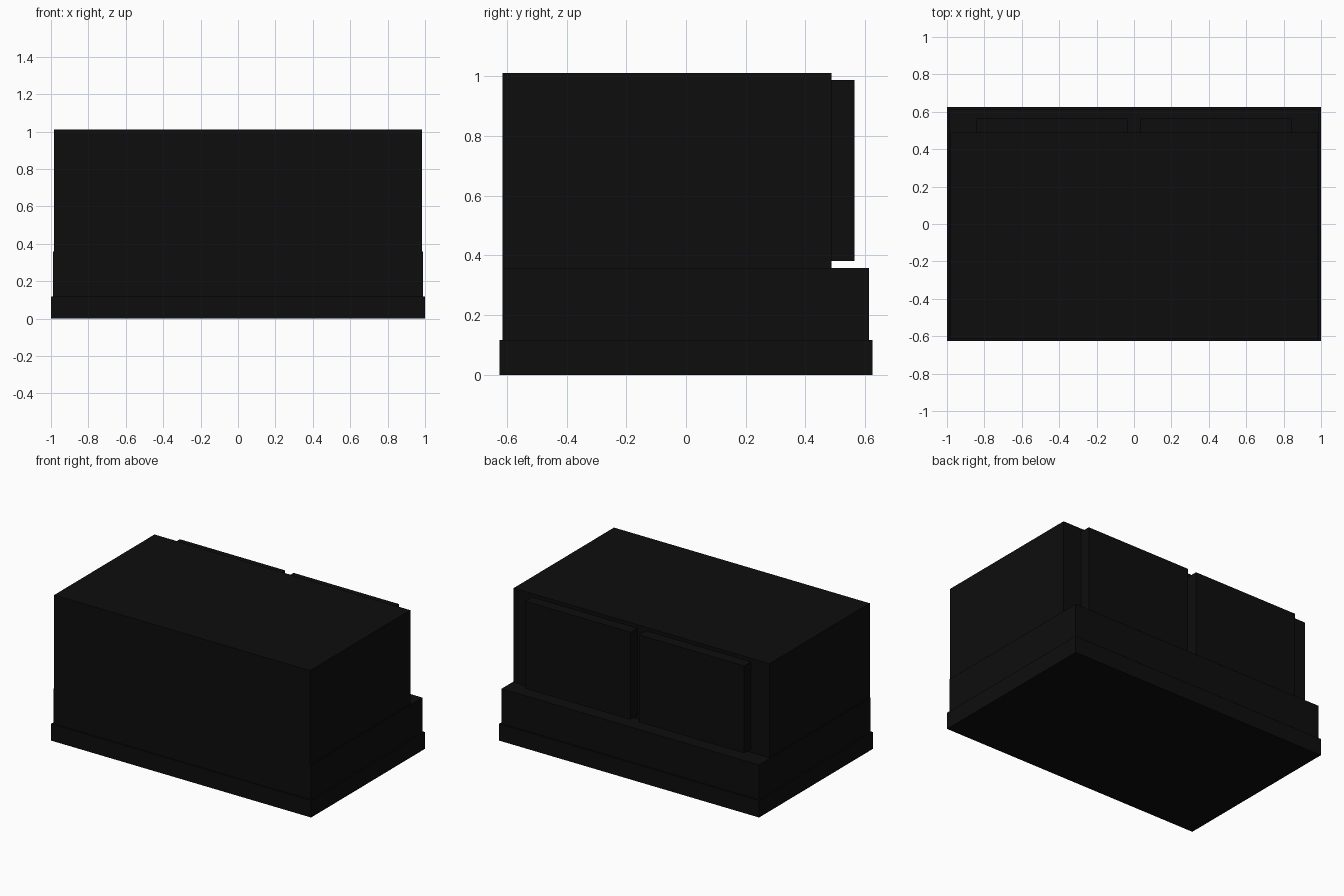
import bpy

if "Cube" in bpy.data.objects:
    bpy.data.objects.remove(bpy.data.objects["Cube"])

black = bpy.data.materials.new("soft_black")
black.diffuse_color = (0.004, 0.004, 0.004, 1.0)
black.use_nodes = True
black.node_tree.nodes["Principled BSDF"].inputs["Base Color"].default_value = black.diffuse_color


def box(name, x, y, z):
    """Box from (min, max) extents on each axis."""
    verts = [(a, b, c) for a in x for b in y for c in z]
    faces = [(0, 1, 3, 2), (4, 6, 7, 5), (0, 4, 5, 1),
             (2, 3, 7, 6), (0, 2, 6, 4), (1, 5, 7, 3)]
    mesh = bpy.data.meshes.new(name)
    mesh.from_pydata(verts, [], faces)
    mesh.materials.append(black)
    ob = bpy.data.objects.new(name, mesh)
    bpy.context.collection.objects.link(ob)
    return ob


# Plinth, lower body with rear ledge, and tall upper body
box("plinth", (-1, 1), (-0.625, 0.625), (0, 0.117))
box("lower_body", (-0.99, 0.99), (-0.614, 0.613), (0.117, 0.358))
box("upper_body", (-0.984, 0.984), (-0.614, 0.488), (0.358, 1.012))

# Pair of raised panels on the back, above the ledge
box("back_panel_right", (0.033, 0.842), (0.488, 0.564), (0.381, 0.988))
box("back_panel_left", (-0.842, -0.033), (0.488, 0.564), (0.381, 0.988))
